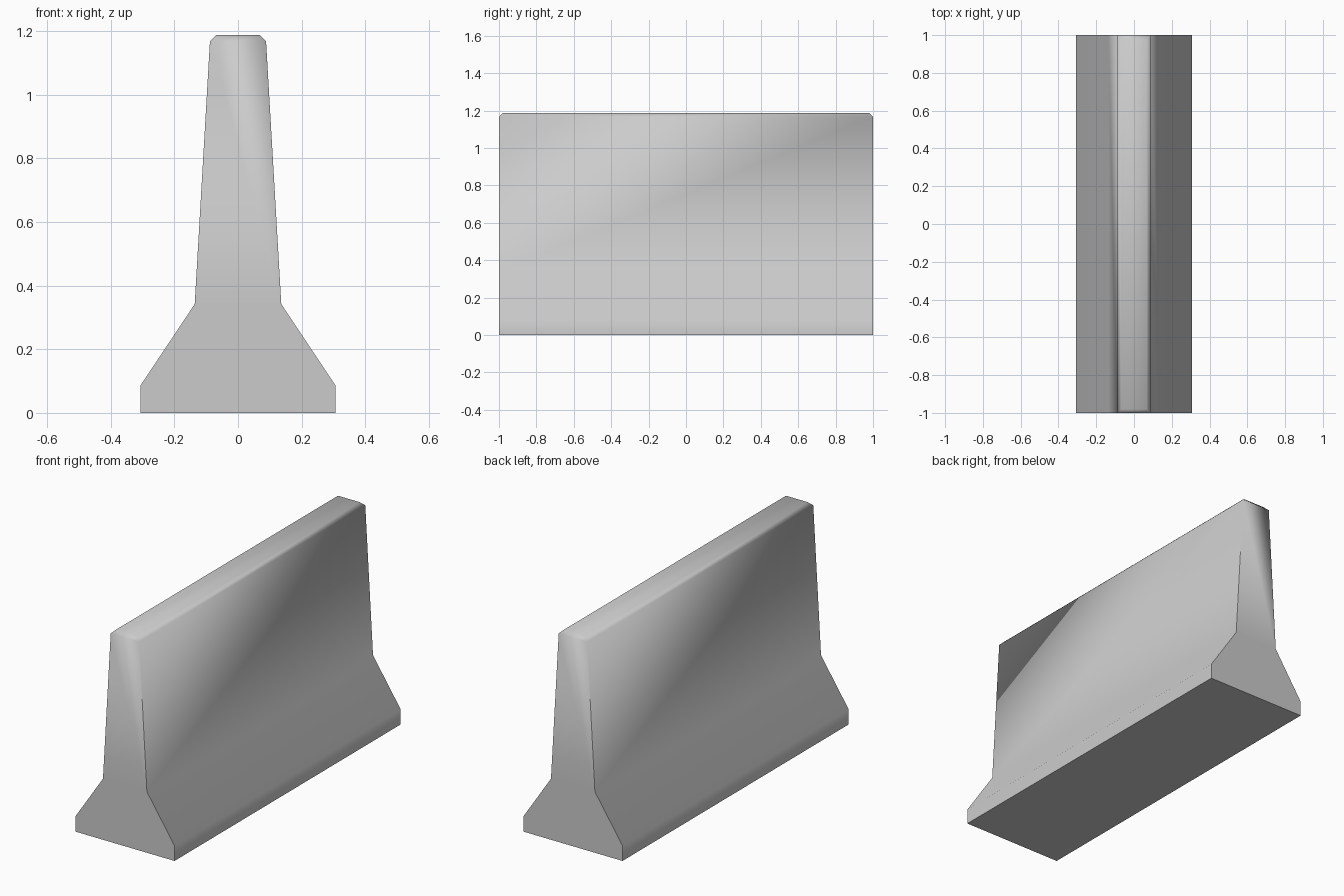
import bpy
import bmesh
import math

cube = bpy.data.objects.get("Cube")
if cube:
    bpy.data.objects.remove(cube, do_unlink=True)

# Concrete colour
GREY = (0.6, 0.6, 0.6, 1.0)
concrete = bpy.data.materials.new("concrete grey")
concrete.use_nodes = True
concrete.diffuse_color = GREY
bsdf = next(n for n in concrete.node_tree.nodes if n.type == 'BSDF_PRINCIPLED')
bsdf.inputs["Base Color"].default_value = GREY
bsdf.inputs["Roughness"].default_value = 0.8

LENGTH = 2.0
HEIGHT = 1.188
CHAMFER = 0.02

# Half profile from foot to crown (x, z), mirrored into a closed outline
half = [(0.307, 0.0), (0.307, 0.085), (0.136, 0.342), (0.087, HEIGHT)]
outline = half + [(-x, z) for x, z in reversed(half)]

# Barrier body: end profile extruded along its length
bm = bmesh.new()
end = bm.faces.new([bm.verts.new((x, -LENGTH / 2, z)) for x, z in outline])
result = bmesh.ops.extrude_face_region(bm, geom=[end], use_keep_orig=True)
moved = [v for v in result["geom"] if isinstance(v, bmesh.types.BMVert)]
bmesh.ops.translate(bm, verts=moved, vec=(0, LENGTH, 0))
bmesh.ops.recalc_face_normals(bm, faces=bm.faces[:])

# Chamfer around the crown
crown = [e for e in bm.edges if all(v.co.z > HEIGHT - 0.001 for v in e.verts)]
bmesh.ops.bevel(bm, geom=crown, offset=CHAMFER, offset_type='OFFSET',
                segments=1, profile=0.5, affect='EDGES')
bmesh.ops.recalc_face_normals(bm, faces=bm.faces[:])

mesh = bpy.data.meshes.new("barrier_body")
bm.to_mesh(mesh)
bm.free()
mesh.materials.append(concrete)
barrier = bpy.data.objects.new("barrier_body", mesh)
bpy.context.collection.objects.link(barrier)

# Soft slopes and crown, crisp ends and underside
bpy.ops.object.select_all(action='DESELECT')
barrier.select_set(True)
bpy.context.view_layer.objects.active = barrier
bpy.ops.object.shade_smooth_by_angle(angle=math.radians(60))
